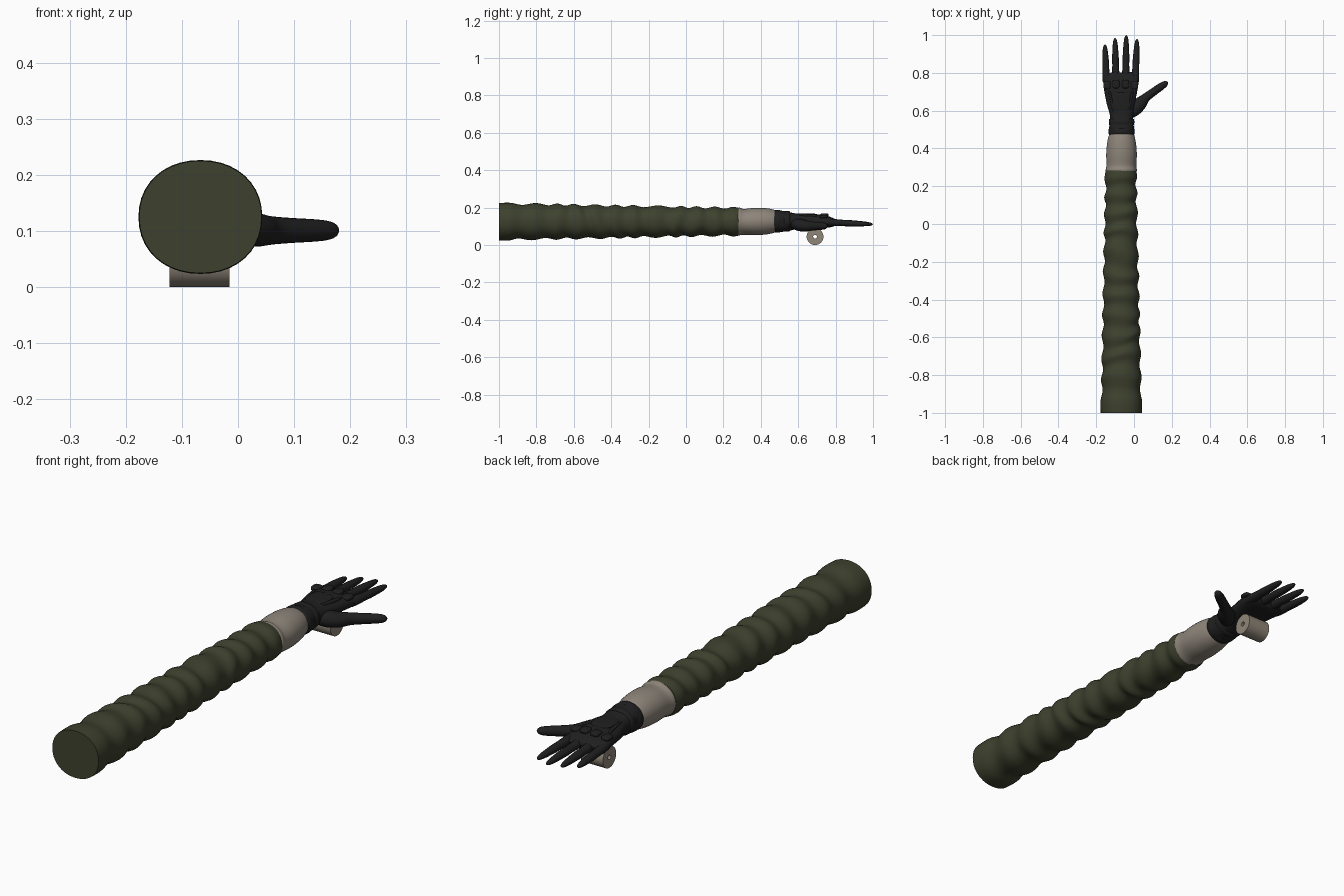
import bpy, bmesh, math
from mathutils import Vector

if "Cube" in bpy.data.objects:
    bpy.data.objects.remove(bpy.data.objects["Cube"])


def material(name, rgb):
    m = bpy.data.materials.new(name)
    m.use_nodes = True
    m.diffuse_color = (*rgb, 1)
    b = m.node_tree.nodes["Principled BSDF"]
    b.inputs["Base Color"].default_value = (*rgb, 1)
    b.inputs["Roughness"].default_value = 0.8
    return m


GREEN = material("olive cloth", (0.047, 0.053, 0.027))
BLACK = material("black glove", (0.014, 0.014, 0.015))
BEIGE = material("beige cuff", (0.27, 0.235, 0.195))
STONE = material("grip grey", (0.28, 0.24, 0.19))


def finish(name, bm, mat, angle=50):
    bmesh.ops.recalc_face_normals(bm, faces=bm.faces)
    me = bpy.data.meshes.new(name)
    bm.to_mesh(me)
    bm.free()
    me.materials.append(mat)
    ob = bpy.data.objects.new(name, me)
    bpy.context.collection.objects.link(ob)
    bpy.ops.object.select_all(action="DESELECT")
    ob.select_set(True)
    bpy.context.view_layer.objects.active = ob
    bpy.ops.object.shade_smooth_by_angle(angle=math.radians(angle))
    return ob


def spline(stations, steps):
    """Smooth curve of (x, y, z, half width, half height) stations."""
    p = [Vector(s) for s in stations]
    p = [p[0]] + p + [p[-1]]
    out = []
    for a, b, c, d in zip(p, p[1:], p[2:], p[3:]):
        for i in range(steps):
            t = i / steps
            out.append(b + (c - a) * (t / 2) + (a * 2 - b * 5 + c * 4 - d) * (t * t / 2)
                       + (b * 3 - a - c * 3 + d) * (t ** 3 / 2))
    return out + [p[-1]]


def loft(name, stations, mat, sides=24, steps=4, power=1.0, warp=None, angle=50):
    """Skin rounded cross-sections placed square to the path."""
    bm = bmesh.new()
    path = spline(stations, steps)
    rings = []
    for i, s in enumerate(path):
        a, b = path[max(i - 1, 0)], path[min(i + 1, len(path) - 1)]
        tan = Vector((b - a)[:3]).normalized()
        side = tan.cross(Vector((0, 0, 1))).normalized()
        up = side.cross(tan)
        ring = []
        for k in range(sides):
            t = math.tau * k / sides
            c, n = math.cos(t), math.sin(t)
            u = math.copysign(abs(c) ** power, c) * max(s[3], 0.001)
            v = math.copysign(abs(n) ** power, n) * max(s[4], 0.001)
            co = Vector(s[:3]) + side * u + up * v
            if warp:
                co.y += warp(t, co.y)
            ring.append(bm.verts.new(co))
        rings.append(ring)
    for r, q in zip(rings, rings[1:]):
        for k in range(sides):
            j = (k + 1) % sides
            bm.faces.new((r[k], r[j], q[j], q[k]))
    bm.faces.new(rings[0])
    bm.faces.new(rings[-1])
    return finish(name, bm, mat, angle)


# Sleeve: bunched cloth, swelling between a row of pinches
pinches = [-0.88, -0.75, -0.64, -0.53, -0.42, -0.32, -0.22, -0.09, 0.0, 0.1, 0.2]


def arm(y, grow):
    t = (y + 1) / 1.3
    return (-0.067 - 0.003 * t, y, 0.125, 0.107 - 0.027 * t + grow, 0.098 - 0.025 * t + grow)


sleeve = [arm(-1, 0.002), arm(-0.94, 0.004)]
for p, q in zip(pinches, pinches[1:] + [0.29]):
    sleeve += [arm(p, -0.006), arm((p + q) / 2, 0.005)]
sleeve += [arm(0.285, 0)]


def folds(t, y):
    fade = min(1, (y + 1) * 6, max(0, (0.3 - y) * 8))
    return fade * (0.014 * math.sin(t + 7 * y) + 0.008 * math.sin(2 * t + 19 * y))


loft("sleeve", sleeve, GREEN, sides=40, steps=5, power=0.94, warp=folds)

# Cuff between sleeve and glove
loft("cuff", [(-0.067, 0.28, 0.125, 0.076, 0.068), (-0.067, 0.283, 0.125, 0.083, 0.075),
              (-0.067, 0.31, 0.124, 0.079, 0.069), (-0.066, 0.37, 0.126, 0.081, 0.073),
              (-0.066, 0.43, 0.127, 0.076, 0.07), (-0.066, 0.475, 0.127, 0.065, 0.06),
              (-0.066, 0.482, 0.127, 0.056, 0.05)], BEIGE, sides=40)

# Glove wrist and palm
loft("glove_palm", [(-0.066, 0.47, 0.127, 0.062, 0.056), (-0.066, 0.5, 0.127, 0.066, 0.058),
                    (-0.066, 0.55, 0.126, 0.062, 0.05), (-0.066, 0.59, 0.127, 0.064, 0.042),
                    (-0.07, 0.65, 0.128, 0.077, 0.038), (-0.07, 0.72, 0.128, 0.09, 0.035),
                    (-0.069, 0.77, 0.122, 0.094, 0.028), (-0.068, 0.795, 0.119, 0.089, 0.018),
                    (-0.068, 0.8, 0.118, 0.08, 0.008)], BLACK, sides=32, power=0.85)

# Wrist bands
for name, y, rx, rz in (("wrist_band_low", 0.49, 0.068, 0.06), ("wrist_band_high", 0.54, 0.067, 0.055)):
    loft(name, [(-0.066, y - 0.017, 0.127, rx - 0.005, rz - 0.005), (-0.066, y - 0.012, 0.127, rx, rz),
                (-0.066, y + 0.012, 0.127, rx, rz), (-0.066, y + 0.017, 0.127, rx - 0.006, rz - 0.007)],
         BLACK, sides=32, steps=2)

# Fingers, knuckle pads and finger-base pads
fingers = {"little": (-0.146, -0.154, 0.95), "ring": (-0.096, -0.1, 0.985),
           "middle": (-0.044, -0.041, 1.0), "index": (0.006, 0.016, 0.98)}


def pad(name, x, y, z, sx, sy, sz, turn=0):
    """Low rounded pad."""
    bm = bmesh.new()
    bmesh.ops.create_cube(bm, size=2)
    bmesh.ops.bevel(bm, geom=bm.edges[:], offset=0.6, segments=3, affect="EDGES", profile=0.5)
    ob = finish(name, bm, BLACK)
    ob.location, ob.scale, ob.rotation_euler = (x, y, z), (sx, sy, sz), (0, 0, turn)


for name, (x0, x1, tip) in fingers.items():
    def at(t, r, drop=0.0):
        return (x0 + (x1 - x0) * t, 0.75 + (tip - 0.75) * t, 0.123 - 0.012 * t - drop, r, r * 0.92)
    loft(name + "_finger", [at(0, 0.019), at(0.15, 0.02), at(0.38, 0.0175), at(0.5, 0.018),
                            at(0.72, 0.0155), at(0.87, 0.0125), at(0.96, 0.008), at(1, 0.001)],
         BLACK, sides=16, angle=80)
    arch = 0.006 * (1 - ((x0 + 0.07) / 0.08) ** 2)
    pad(name + "_knuckle_pad", x0 * 0.96 - 0.003, 0.735 + arch, 0.152 + arch * 1.5, 0.019, 0.022, 0.009)

# Panel on the back of the hand, with a raised rim on each side
pad("hand_back_panel", -0.069, 0.645, 0.163, 0.045, 0.05, 0.006)
for s, side in ((-1, "right"), (1, "left")):
    pad(side + "_hand_back_rim", -0.069 + s * 0.051, 0.65, 0.156, 0.007, 0.055, 0.008, -s * 0.2)

# Thumb with its fleshy base
loft("thumb", [(-0.03, 0.57, 0.115, 0.02, 0.022), (0.0, 0.605, 0.108, 0.036, 0.033),
               (0.033, 0.638, 0.102, 0.035, 0.03), (0.062, 0.668, 0.101, 0.024, 0.025),
               (0.1, 0.697, 0.101, 0.021, 0.022), (0.135, 0.722, 0.101, 0.02, 0.02),
               (0.16, 0.739, 0.101, 0.017, 0.017), (0.173, 0.748, 0.101, 0.011, 0.011),
               (0.178, 0.752, 0.101, 0.001, 0.001)], BLACK, sides=20, angle=80)

# Grip roller under the palm, a tube with a narrow bore
bm = bmesh.new()
profile = [(-0.122, 0.01), (-0.122, 0.045), (-0.015, 0.045), (-0.015, 0.01)]
verts = [bm.verts.new((x, 0.69, 0.045 + r)) for x, r in profile]
edges = [bm.edges.new((verts[i], verts[(i + 1) % 4])) for i in range(4)]
bmesh.ops.spin(bm, geom=verts + edges, cent=(0, 0.69, 0.045), axis=(1, 0, 0),
               angle=math.tau, steps=32, use_duplicate=False)
bmesh.ops.remove_doubles(bm, verts=bm.verts, dist=0.0001)
finish("grip_roller", bm, STONE, 40)
